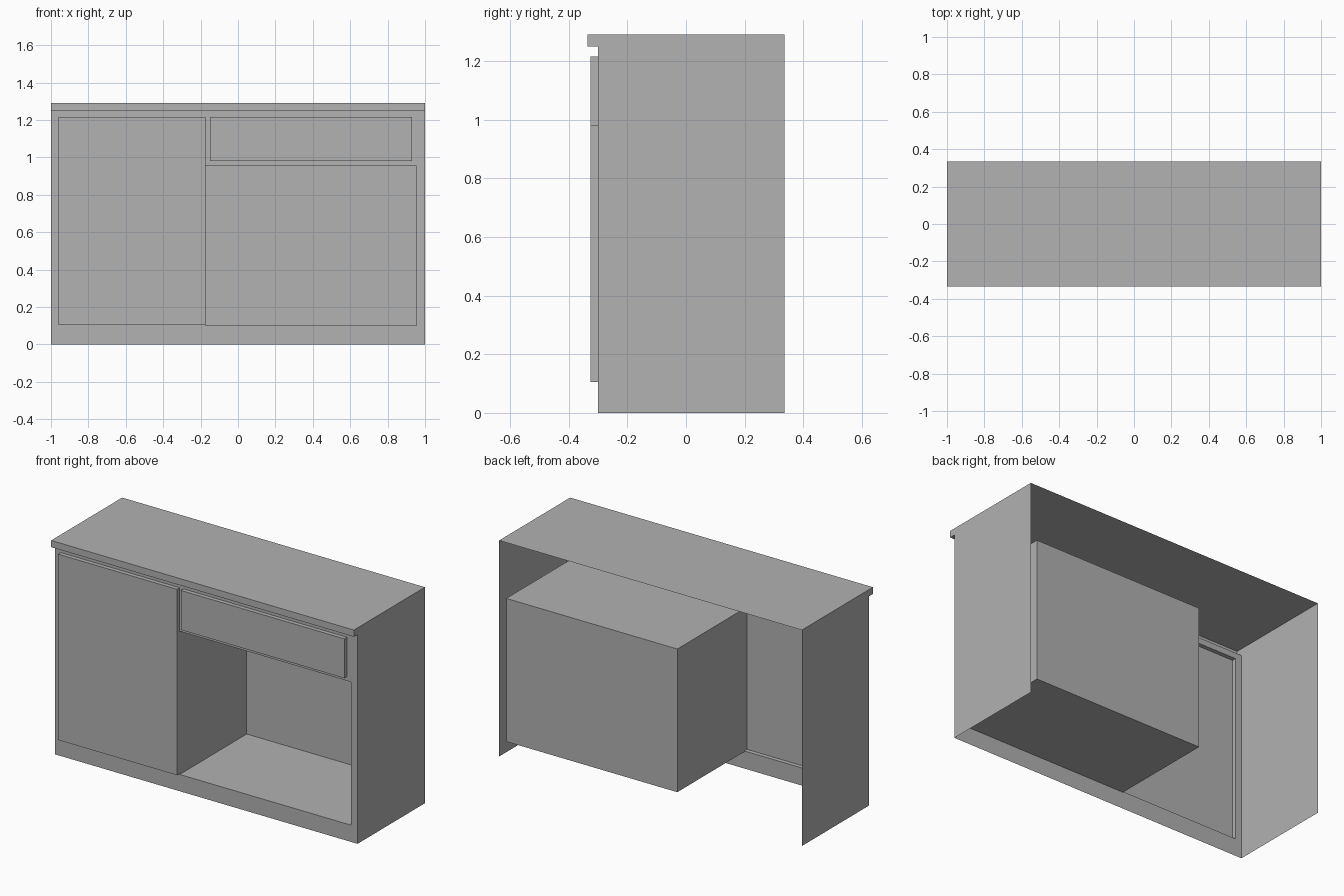
import bpy
import bmesh

cube = bpy.data.objects.get("Cube")
if cube:
    bpy.data.objects.remove(cube, do_unlink=True)

grey = bpy.data.materials.new("plain_grey")
grey.use_nodes = True
grey.diffuse_color = (0.445, 0.445, 0.445, 1)
grey.node_tree.nodes["Principled BSDF"].inputs["Base Color"].default_value = grey.diffuse_color

# Main levels
FRONT, BACK, PANEL, LIP = -0.30, 0.335, -0.325, -0.335
HEIGHT, LIP_BOTTOM = 1.29, 1.25

# Openings in the front as (x0, x1, z0, z1)
DOOR = (-0.96, -0.175, 0.105, 1.215)
DRAWER = (-0.15, 0.93, 0.98, 1.215)
NICHE = (-0.175, 0.955, 0.10, 0.955)


def finish(name, bm):
    bmesh.ops.remove_doubles(bm, verts=bm.verts, dist=1e-5)
    mesh = bpy.data.meshes.new(name)
    bm.to_mesh(mesh)
    bm.free()
    mesh.materials.append(grey)
    obj = bpy.data.objects.new(name, mesh)
    bpy.context.collection.objects.link(obj)


def quad(bm, *corners):
    bm.faces.new([bm.verts.new(c) for c in corners])


def tray(name, opening, rim, end):
    """Thin-walled box, open at y = rim and closed at y = end."""
    x0, x1, z0, z1 = opening
    loop = [(x0, z0), (x1, z0), (x1, z1), (x0, z1)]
    bm = bmesh.new()
    quad(bm, *[(x, end, z) for x, z in loop])
    for (xa, za), (xb, zb) in zip(loop, loop[1:] + loop[:1]):
        quad(bm, (xa, rim, za), (xb, rim, zb), (xb, end, zb), (xa, end, za))
    # Raised panels face outward, the recess faces into the hollow
    bmesh.ops.remove_doubles(bm, verts=bm.verts, dist=1e-5)
    bmesh.ops.recalc_face_normals(bm, faces=bm.faces)
    closed = next(f for f in bm.faces if abs(f.calc_center_median().y - end) < 1e-5)
    if closed.normal.y > 0:
        bmesh.ops.reverse_faces(bm, faces=bm.faces)
    finish(name, bm)


# Front frame: a sheet with three openings
openings = (DOOR, DRAWER, NICHE)
xs = sorted({-1, 1} | {v for o in openings for v in o[:2]})
zs = sorted({0, LIP_BOTTOM} | {v for o in openings for v in o[2:]})
bm = bmesh.new()
for xa, xb in zip(xs, xs[1:]):
    for za, zb in zip(zs, zs[1:]):
        cx, cz = (xa + xb) / 2, (za + zb) / 2
        if not any(o[0] < cx < o[1] and o[2] < cz < o[3] for o in openings):
            quad(bm, (xa, FRONT, za), (xb, FRONT, za), (xb, FRONT, zb), (xa, FRONT, zb))
bmesh.ops.remove_doubles(bm, verts=bm.verts, dist=1e-5)
bmesh.ops.dissolve_limit(bm, angle_limit=0.01, verts=bm.verts, edges=bm.edges)
finish("front_frame", bm)

# Side walls, including the ends of the worktop lip
profile = [(FRONT, 0), (BACK, 0), (BACK, HEIGHT), (LIP, HEIGHT),
           (LIP, LIP_BOTTOM), (FRONT, LIP_BOTTOM)]
for name, x in (("left_side", 1), ("right_side", -1)):
    bm = bmesh.new()
    quad(bm, *[(x, y, z) for y, z in profile[::x]])
    finish(name, bm)

# Worktop with its overhanging lip
bm = bmesh.new()
path = [(BACK, HEIGHT), (LIP, HEIGHT), (LIP, LIP_BOTTOM), (FRONT, LIP_BOTTOM)]
for (ya, za), (yb, zb) in zip(path, path[1:]):
    quad(bm, (-1, ya, za), (-1, yb, zb), (1, yb, zb), (1, ya, za))
finish("worktop", bm)

# Raised fronts and the open niche
tray("door", DOOR, FRONT, PANEL)
tray("drawer_front", DRAWER, FRONT, PANEL)
tray("open_niche", NICHE, FRONT, BACK - 0.003)
